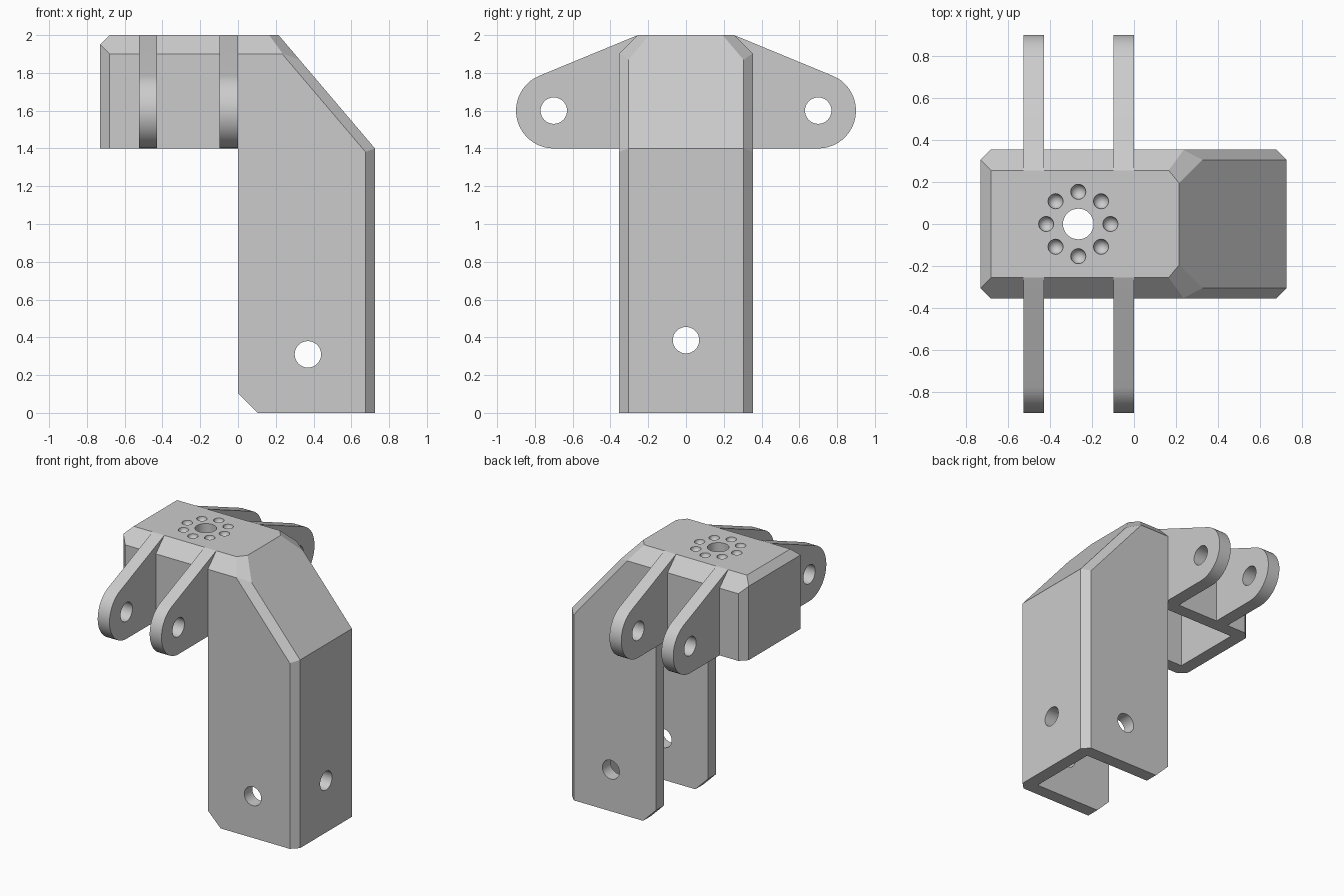
import bpy, bmesh
from math import cos, sin, pi, radians
from mathutils import Vector, Matrix

cube = bpy.data.objects.get("Cube")
if cube:
    bpy.data.objects.remove(cube, do_unlink=True)

metal = bpy.data.materials.new("plain grey")
metal.use_nodes = True
GREY = (0.6, 0.6, 0.6, 1)
metal.diffuse_color = GREY
metal.node_tree.nodes["Principled BSDF"].inputs["Base Color"].default_value = GREY

WALL, HALF, LEFT, RIGHT, TOP, ARM = 0.095, 0.355, -0.73, 0.725, 2.0, 1.4


def to_object(bm, name):
    bmesh.ops.recalc_face_normals(bm, faces=bm.faces[:])
    mesh = bpy.data.meshes.new(name)
    bm.to_mesh(mesh)
    bm.free()
    mesh.materials.append(metal)
    obj = bpy.data.objects.new(name, mesh)
    bpy.context.collection.objects.link(obj)
    return obj


def prism(points, direction):
    """Extrude a closed 3D outline along a direction."""
    bm = bmesh.new()
    face = bm.faces.new([bm.verts.new(p) for p in points])
    out = bmesh.ops.extrude_face_region(bm, geom=[face], use_keep_orig=True)
    verts = [v for v in out["geom"] if isinstance(v, bmesh.types.BMVert)]
    bmesh.ops.translate(bm, verts=verts, vec=direction)
    bmesh.ops.recalc_face_normals(bm, faces=bm.faces[:])
    return bm


def clip(bm, normal, offset, inset):
    """Remove everything beyond a plane and cap the cut."""
    n = Vector(normal)
    d = offset / n.length - inset
    n.normalize()
    bmesh.ops.bisect_plane(bm, geom=bm.verts[:] + bm.edges[:] + bm.faces[:],
                           plane_co=n * d, plane_no=n, clear_outer=True)
    rim = [e for e in bm.edges if e.is_boundary]
    if rim:
        bmesh.ops.holes_fill(bm, edges=rim, sides=0)


def body(name, profile, inset):
    """Angled body with chamfered edges, shrunk by inset."""
    w = HALF - inset
    bm = prism([(x, -w, z) for x, z in profile], (0, 2 * w, 0))
    slope = Vector((0.6, 0, 0.51)).normalized()
    reach = slope.dot(Vector((RIGHT, 0, ARM)))
    clip(bm, slope, reach, inset)
    clip(bm, (-1, 0, 1), TOP - LEFT - 0.05, inset)
    for s in (-1, 1):
        clip(bm, (0, s, 1), TOP + HALF - 0.1, inset)
        clip(bm, (1, s, 0), RIGHT + HALF - 0.05, inset)
        clip(bm, (-1, s, 0), HALF - LEFT - 0.05, inset)
        clip(bm, (slope.x, s, slope.z), reach + HALF - 0.05, inset)
        # small facet where the top, side and slope meet
        corner = Vector((0.66, 0.54 * s, 1.02))
        clip(bm, corner, corner.dot(Vector((0.165, 0.255 * s, TOP))), inset)
    return to_object(bm, name)


def cut(obj, cutter):
    mod = obj.modifiers.new("cut", "BOOLEAN")
    mod.operation = "DIFFERENCE"
    mod.solver = "EXACT"
    mod.object = cutter
    bpy.context.view_layer.objects.active = obj
    bpy.ops.object.modifier_apply(modifier=mod.name)
    bpy.data.objects.remove(cutter, do_unlink=True)


def rod(radius, length, centre, axis):
    bm = bmesh.new()
    turn = Vector((0, 0, 1)).rotation_difference(Vector(axis)).to_matrix().to_4x4()
    bmesh.ops.create_cone(bm, cap_ends=True, segments=32, radius1=radius, radius2=radius,
                          depth=length, matrix=Matrix.Translation(centre) @ turn)
    return to_object(bm, "cutter")


def smooth(obj):
    bpy.ops.object.select_all(action="DESELECT")
    obj.select_set(True)
    bpy.context.view_layer.objects.active = obj
    bpy.ops.object.shade_smooth_by_angle(angle=radians(25))


# Hollow bracket: arm and leg, open underneath and on the inner side of the leg
shell = body("bracket_shell", [(LEFT, ARM), (LEFT, TOP), (RIGHT, TOP), (RIGHT, 0),
                               (0.105, 0), (0, 0.105), (0, ARM)], 0)
x0, x1, z1 = LEFT + WALL, RIGHT - WALL, TOP - WALL
cut(shell, body("cavity", [(x0, 1.2), (x0, z1), (x1, z1), (x1, -0.2),
                           (-0.2, -0.2), (-0.2, 1.2)], WALL))

# Pin holes through the leg
cut(shell, rod(0.07, 1, (0.37, 0, 0.31), (0, 1, 0)))
cut(shell, rod(0.07, 0.4, (RIGHT, 0, 0.385), (1, 0, 0)))

# Centre hole and ring of dimples in the top
HUB = -0.265
cut(shell, rod(0.073, 0.4, (HUB, 0, TOP), (0, 0, 1)))
for i in range(8):
    a = i * pi / 4
    bm = bmesh.new()
    bmesh.ops.create_uvsphere(bm, u_segments=20, v_segments=12, radius=0.036)
    bmesh.ops.translate(bm, verts=bm.verts[:],
                        vec=(HUB + 0.153 * cos(a), 0.153 * sin(a), TOP))
    cut(shell, to_object(bm, "cutter"))
smooth(shell)

# Four lugs with pin holes, two on each side of the arm
arc = [radians(-90 + 157.6 * i / 20) for i in range(21)]
outline = [(0.3, ARM)] + [(0.7 + 0.2 * cos(a), 1.6 + 0.2 * sin(a)) for a in arc]
outline += [(0.255, TOP), (0.3, 1.9)]
for side, s in (("front", -1), ("back", 1)):
    for place, x in (("outer", -0.525), ("inner", -0.097)):
        bm = prism([(x, s * y, z) for y, z in outline], (0.097, 0, 0))
        lug = to_object(bm, f"{side}_{place}_lug")
        cut(lug, rod(0.07, 0.4, (x, s * 0.7, 1.6), (1, 0, 0)))
        smooth(lug)
